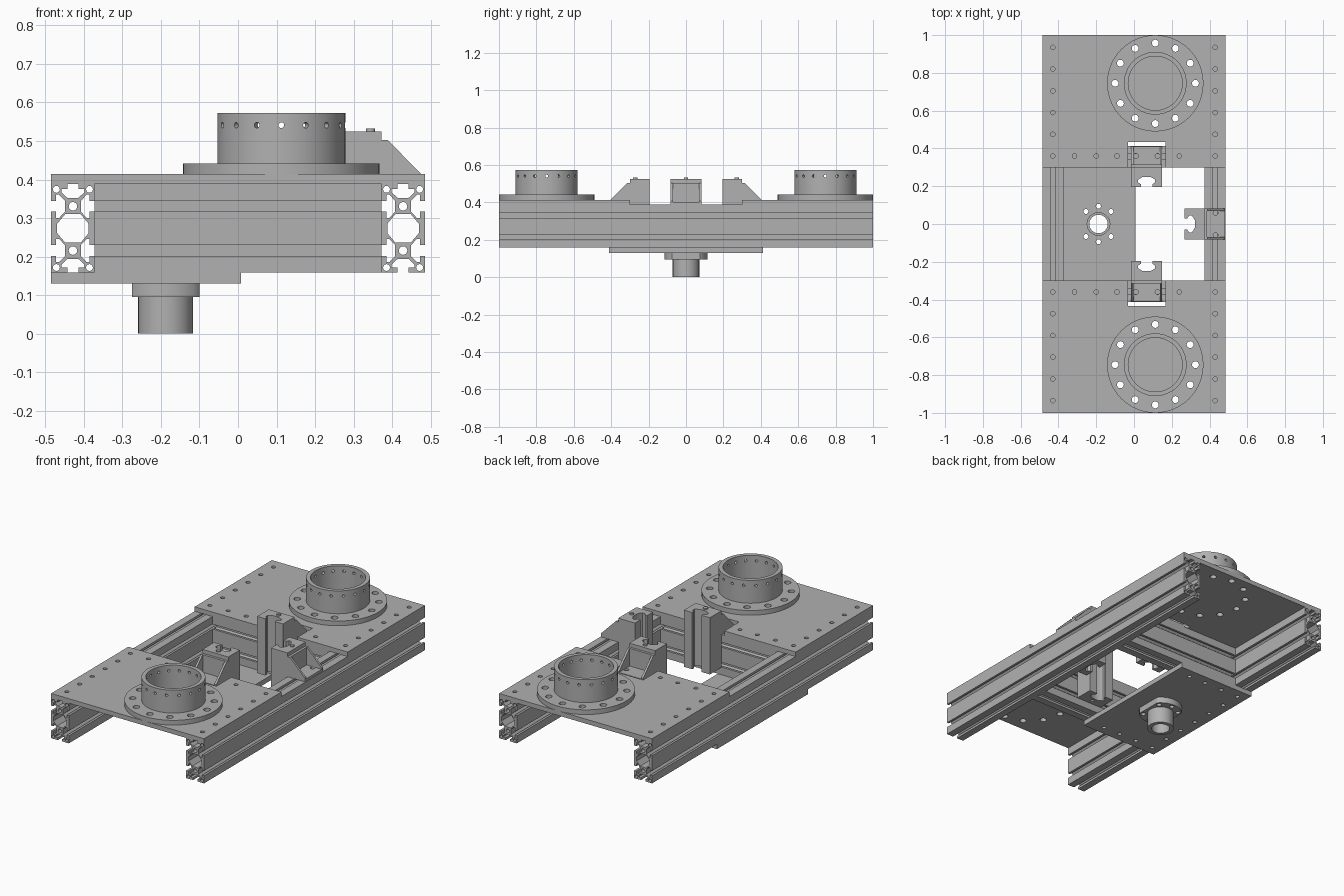
import bpy, bmesh, math
from mathutils import Matrix, Vector

cube = bpy.data.objects.get("Cube")
if cube:
    bpy.data.objects.remove(cube)

grey = bpy.data.materials.new("machined grey")
grey.use_nodes = True
grey.diffuse_color = (0.44, 0.44, 0.44, 1)
grey.node_tree.nodes["Principled BSDF"].inputs["Base Color"].default_value = grey.diffuse_color

# Extrusion frames: local z becomes the named axis
ALONG_Y = Matrix.Rotation(math.pi / 2, 4, 'X')
ALONG_X = Matrix.Rotation(math.pi / 2, 4, 'Z') @ ALONG_Y
UP = Matrix.Identity(4)


def circle(x, y, r, n=20):
    return [(x + r * math.cos(math.tau * i / n), y + r * math.sin(math.tau * i / n))
            for i in range(n)]


def rect(x0, y0, x1, y1):
    return [(x0, y0), (x1, y0), (x1, y1), (x0, y1)]


def ring_of_holes(x, y, r, hole, angles):
    return [circle(x + r * math.cos(math.radians(a)), y + r * math.sin(math.radians(a)), hole)
            for a in angles]


def extrude(name, loops, depth, place):
    """Extrude an outline (first loop) with holes, centred on the local plane."""
    curve = bpy.data.curves.new(name, 'CURVE')
    curve.dimensions, curve.fill_mode, curve.extrude = '2D', 'BOTH', depth / 2
    for loop in loops:
        spline = curve.splines.new('POLY')
        spline.points.add(len(loop) - 1)
        for p, (x, y) in zip(spline.points, loop):
            p.co = (x, y, 0, 1)
        spline.use_cyclic_u = True
    temp = bpy.data.objects.new(name + " sketch", curve)
    bpy.context.collection.objects.link(temp)
    deps = bpy.context.evaluated_depsgraph_get()
    mesh = bpy.data.meshes.new_from_object(temp.evaluated_get(deps))
    bpy.data.objects.remove(temp)
    bm = bmesh.new()
    bm.from_mesh(mesh)
    bmesh.ops.remove_doubles(bm, verts=bm.verts, dist=1e-5)
    bmesh.ops.recalc_face_normals(bm, faces=bm.faces)
    bm.transform(place)
    bm.to_mesh(mesh)
    bm.free()
    mesh.name = name
    mesh.materials.clear()
    mesh.materials.append(grey)
    obj = bpy.data.objects.new(name, mesh)
    bpy.context.collection.objects.link(obj)
    return obj


def slab(name, loops, z0, z1, place=UP):
    return extrude(name, loops, z1 - z0, place @ Matrix.Translation((0, 0, (z0 + z1) / 2)))


# T-slot profile: six slots, two cores, middle cavity and corner holes
W, H, PITCH = 0.0565, 0.115, 0.0575
SLOT = [(-.014, 0), (-.014, .013), (-.03, .013), (-.03, .021), (-.014, .036),
        (.014, .036), (.03, .021), (.03, .013), (.014, .013), (.014, 0)]


def slot_on(cx, cy, tx, ty):
    return [(cx + tx * t - ty * d, cy + ty * t + tx * d) for t, d in SLOT]


outline = [(-W, -H)] + slot_on(0, -H, 1, 0)
outline += [(W, -H)] + slot_on(W, -PITCH, 0, 1) + slot_on(W, PITCH, 0, 1)
outline += [(W, H)] + slot_on(0, H, -1, 0)
outline += [(-W, H)] + slot_on(-W, PITCH, 0, -1) + slot_on(-W, -PITCH, 0, -1)
cavity = [(.041, .012), (.02, .037), (-.02, .037), (-.041, .012),
          (-.041, -.012), (-.02, -.037), (.02, -.037), (.041, -.012)]
profile = [outline, cavity] + [circle(0, s * PITCH, .011) for s in (-1, 1)]
profile += [circle(sx * .043, sy * .1015, .009, 12) for sx in (-1, 1) for sy in (-1, 1)]

RAIL_Z = 0.273
for s, side in ((1, "left"), (-1, "right")):
    extrude(side + " long rail", profile, 2.0,
            Matrix.Translation((s * .4285, 0, RAIL_Z)) @ ALONG_Y)

CLAMP_X = 0.067
for s, end in ((1, "back"), (-1, "front")):
    extrude(end + " cross rail", profile, .744,
            Matrix.Translation((0, s * .3565, RAIL_Z)) @ ALONG_X)

    # Top plate with a notch for the clamp and bolt holes
    x0, x1 = CLAMP_X - .1, CLAMP_X + .1
    edge = [(-.485, .3), (x0, .3), (x0, .435), (x1, .435), (x1, .3),
            (.485, .3), (.485, 1), (-.485, 1)]
    edge = [(x, s * y) for x, y in edge]
    cx, cy = .1125, s * .745
    flange_holes = ring_of_holes(cx, cy, .213, .018, range(0, 360, 30))
    bolts = [circle(x, s * y, .012, 12) for x in (-.43, .43)
             for y in (.36, .475, .59, .705, .82, .935)]
    bolts += [circle(x, s * .36, .012, 12) for x in (-.315, -.2, -.09, .24)]
    slab(end + " top plate", [edge] + flange_holes + bolts, .388, .414)

    # Flanged collar
    bore = circle(cx, cy, .143, 64)
    slab(end + " collar flange", [circle(cx, cy, .255, 64), bore] + flange_holes, .414, .441)
    collar = slab(end + " collar", [circle(cx, cy, .166, 64), bore], .441, .572)
    cutter_mesh = bpy.data.meshes.new("collar hole cutter")
    bm = bmesh.new()
    for i in range(16):
        turn = Matrix.Rotation(math.tau * i / 16, 4, 'Z')
        bmesh.ops.create_cone(bm, cap_ends=True, segments=12, radius1=.0075, radius2=.0075,
                              depth=.08, matrix=Matrix.Translation((cx, cy, .541)) @ turn
                              @ Matrix.Translation((.155, 0, 0))
                              @ Matrix.Rotation(math.pi / 2, 4, 'Y'))
    bm.to_mesh(cutter_mesh)
    bm.free()
    cutter = bpy.data.objects.new(end + " collar hole cutter", cutter_mesh)
    bpy.context.collection.objects.link(cutter)
    cut = collar.modifiers.new("bolt holes", 'BOOLEAN')
    cut.operation, cut.object, cut.solver = 'DIFFERENCE', cutter, 'EXACT'
    deps = bpy.context.evaluated_depsgraph_get()
    collar.data = bpy.data.meshes.new_from_object(collar.evaluated_get(deps))
    collar.modifiers.clear()
    bpy.data.objects.remove(cutter)


# Clamp: slotted post on the rail's inner face, held by a gusseted bracket (+x is outward)
def clamp(name, place):
    post = [(0, -.082), (0, .082), (-.105, .082), (-.105, .03), (-.09, .03), (-.08, .045),
            (-.065, .045), (-.05, .02), (-.05, -.02), (-.065, -.045), (-.08, -.045),
            (-.09, -.03), (-.105, -.03), (-.105, -.082)]
    slab(name + " post", [post, circle(-.028, 0, .009, 12)], .2, .525, place)
    slab(name + " bolt", [circle(-.028, 0, .012, 12)], .5, .532, place)
    holes = [circle(.06, s * .058, .013, 12) for s in (-1, 1)]
    slab(name + " bracket foot", [rect(0, -.082, .11, .082)] + holes, .388, .402, place)
    slab(name + " bracket back", [rect(0, -.082, .014, .082)], .402, .503, place)
    web = [(.014, .402), (.11, .402), (.11, .408), (.016, .503), (.014, .503)]
    for s in (-1, 1):
        extrude(name + " gusset", [web], .012,
                place @ Matrix.Translation((0, s * .076, 0)) @ ALONG_Y)


def at(x, y, degrees):
    return Matrix.Translation((x, y, 0)) @ Matrix.Rotation(math.radians(degrees), 4, 'Z')


clamp("left clamp", at(.372, 0, 0))
clamp("back clamp", at(CLAMP_X, .3, 90))
clamp("front clamp", at(CLAMP_X, -.3, -90))

# Bottom plate and hub
HUB = -.188
hub_holes = ring_of_holes(HUB, 0, .094, .013, (45, 90, 135, 225, 270, 315))
edge_holes = [circle(-.43, y, .012, 12) for y in (-.36, -.24, -.12, 0, .12, .24, .36)]
edge_holes += [circle(x, s * .36, .012, 12) for x in (-.315, -.2, -.09) for s in (-1, 1)]
slab("bottom plate", [rect(-.485, -.413, .008, .413), circle(HUB, 0, .06, 40)]
     + hub_holes + edge_holes, .13, .158)
bore = circle(HUB, 0, .049, 40)
flat_disc = [(max(HUB - .0875, min(HUB + .0875, x)), y) for x, y in circle(HUB, 0, .116, 64)]
slab("hub flange", [flat_disc, bore] + hub_holes, .095, .13)
slab("hub tube", [circle(HUB, 0, .071, 48), bore], 0, .095)

# Smooth the round parts, keep edges sharp
bpy.ops.object.select_all(action='DESELECT')
for obj in bpy.context.scene.objects:
    if obj.type == 'MESH' and obj.data.materials and obj.data.materials[0] == grey:
        obj.select_set(True)
        bpy.context.view_layer.objects.active = obj
bpy.ops.object.shade_smooth_by_angle(angle=math.radians(32))
